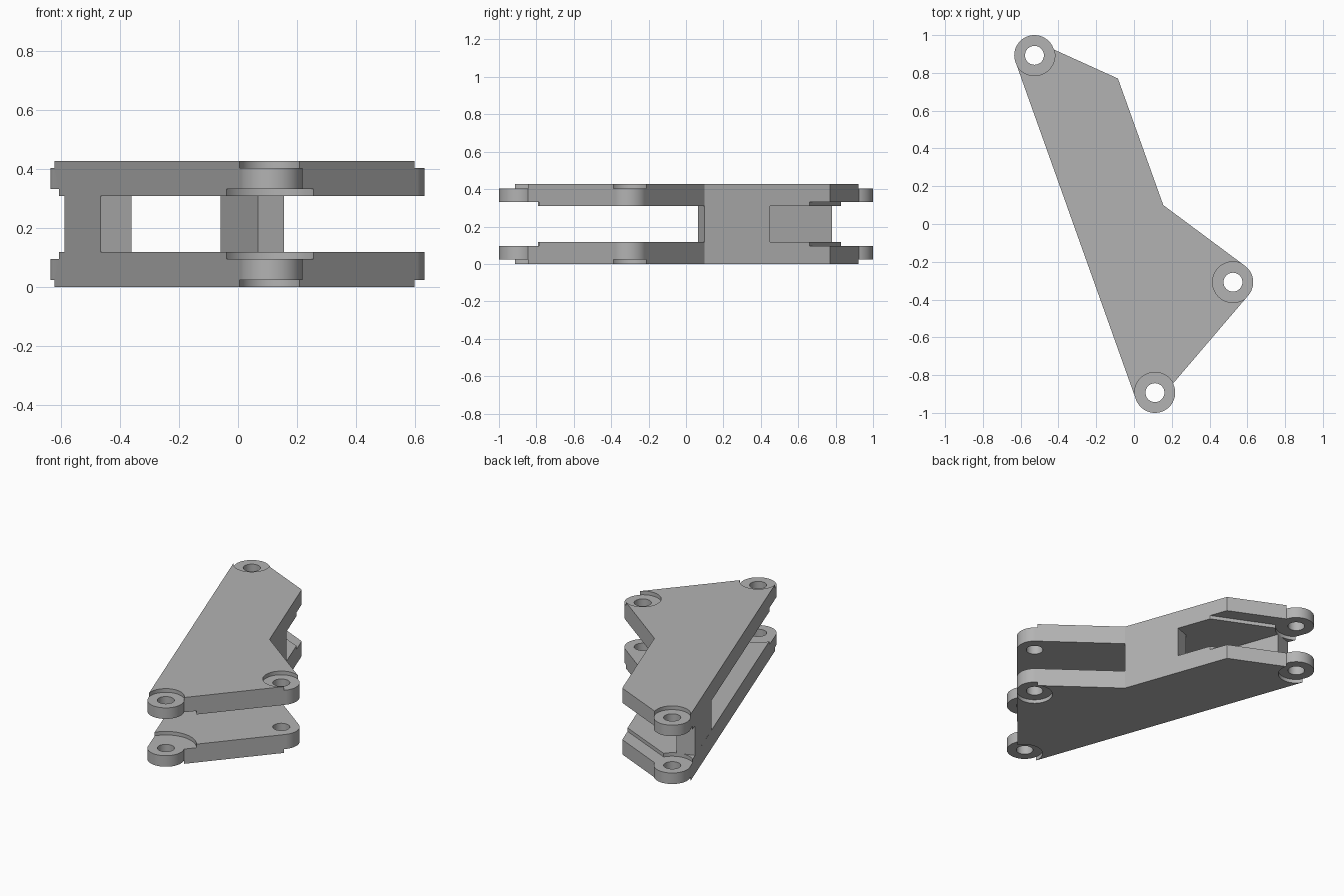
import bpy
from mathutils import Matrix, Vector

cube = bpy.data.objects.get("Cube")
if cube:
    bpy.data.objects.remove(cube, do_unlink=True)

HEIGHT = 0.427
PLATE = 0.118       # thickness of each side plate
RECESS = 0.024      # step from the outer face down to a lug
POCKET = 0.095      # level of the inner pocket floor
LUG_R, HOLE_R = 0.107, 0.05
REAR, SIDE, FRONT = (-0.527, 0.893), (0.524, -0.308), (0.111, -0.893)
LUGS = (REAR, SIDE, FRONT)

grey = bpy.data.materials.new("plain_grey")
grey.use_nodes = True
grey.diffuse_color = (0.45, 0.45, 0.45, 1)
grey.node_tree.nodes["Principled BSDF"].inputs["Base Color"].default_value = (0.45, 0.45, 0.45, 1)


def prism(name, points, z0, z1):
    """Extrude a closed counter-clockwise outline between two heights."""
    n = len(points)
    verts = [(x, y, z) for z in (z0, z1) for x, y in points]
    faces = [list(range(n))[::-1], list(range(n, 2 * n))]
    faces += [(i, (i + 1) % n, n + (i + 1) % n, n + i) for i in range(n)]
    mesh = bpy.data.meshes.new(name)
    mesh.from_pydata(verts, [], faces)
    mesh.materials.append(grey)
    obj = bpy.data.objects.new(name, mesh)
    bpy.context.collection.objects.link(obj)
    return obj


def disc(name, centre, radius, z0, z1, sides=64):
    c = Vector((*centre, 0))
    ring = [(c + Matrix.Rotation(6.283185 * i / sides, 3, "Z") @ Vector((radius, 0, 0))).xy
            for i in range(sides)]
    return prism(name, ring, z0, z1)


def select(obj):
    bpy.ops.object.select_all(action="DESELECT")
    obj.select_set(True)
    bpy.context.view_layer.objects.active = obj


def combine(target, tool, operation):
    """Apply a boolean and discard the tool."""
    tool.hide_render = True
    mod = target.modifiers.new("boolean", "BOOLEAN")
    mod.operation, mod.solver, mod.object = operation, "EXACT", tool
    select(target)
    bpy.ops.object.modifier_apply(modifier=mod.name)
    bpy.data.objects.remove(tool, do_unlink=True)


# Side plate: angled outline running through the three lug centres
outline = [REAR, (-0.627, 0.857), (0.010, -0.928), FRONT, (0.193, -0.961),
           (0.606, -0.377), SIDE, (0.588, -0.222), (0.155, 0.1),
           (-0.085, 0.77), (-0.427, 0.925)]
outline[4] = (0.196, -0.857)
lower = prism("lower_plate", outline, 0, PLATE)
for centre in LUGS:
    combine(lower, disc("lug", centre, LUG_R, 0, PLATE), "UNION")

# Recesses around the lugs on the outer face, and the pin holes
for centre in LUGS:
    combine(lower, disc("recess", centre, LUG_R + 0.001, -0.1, RECESS), "DIFFERENCE")
    combine(lower, disc("hole", centre, HOLE_R, -0.1, 0.3), "DIFFERENCE")

# Shallow pockets on the inner face
combine(lower, disc("front_pocket", FRONT, 0.18, POCKET, 0.3), "DIFFERENCE")
combine(lower, disc("rear_pocket", REAR, 0.125, POCKET, 0.3), "DIFFERENCE")
step = [(0.06, 0.612), (0.06, 1.1), (-0.43, 1.1), (-0.43, 0.832)]
combine(lower, prism("rear_step", step, POCKET, 0.3), "DIFFERENCE")

# Upper plate is the lower one mirrored in height
upper = bpy.data.objects.new("upper_plate", lower.data.copy())
bpy.context.collection.objects.link(upper)
upper.data.transform(Matrix.Translation((0, 0, HEIGHT)) @ Matrix.Diagonal((1, 1, -1, 1)))
upper.data.flip_normals()

# Two webs joining the plates along opposite edges
web_a = prism("right_web", [(-0.465, 0.405), (-0.36, 0.446), (-0.48, 0.78), (-0.587, 0.745)],
              PLATE, HEIGHT - PLATE)
web_b = prism("left_web", [(0.155, 0.1), (0.03, 0.449), (-0.06, 0.417), (0.068, 0.065)],
              PLATE, HEIGHT - PLATE)

for obj in (lower, upper, web_a, web_b):
    select(obj)
    bpy.ops.object.shade_smooth_by_angle(angle=0.5)
